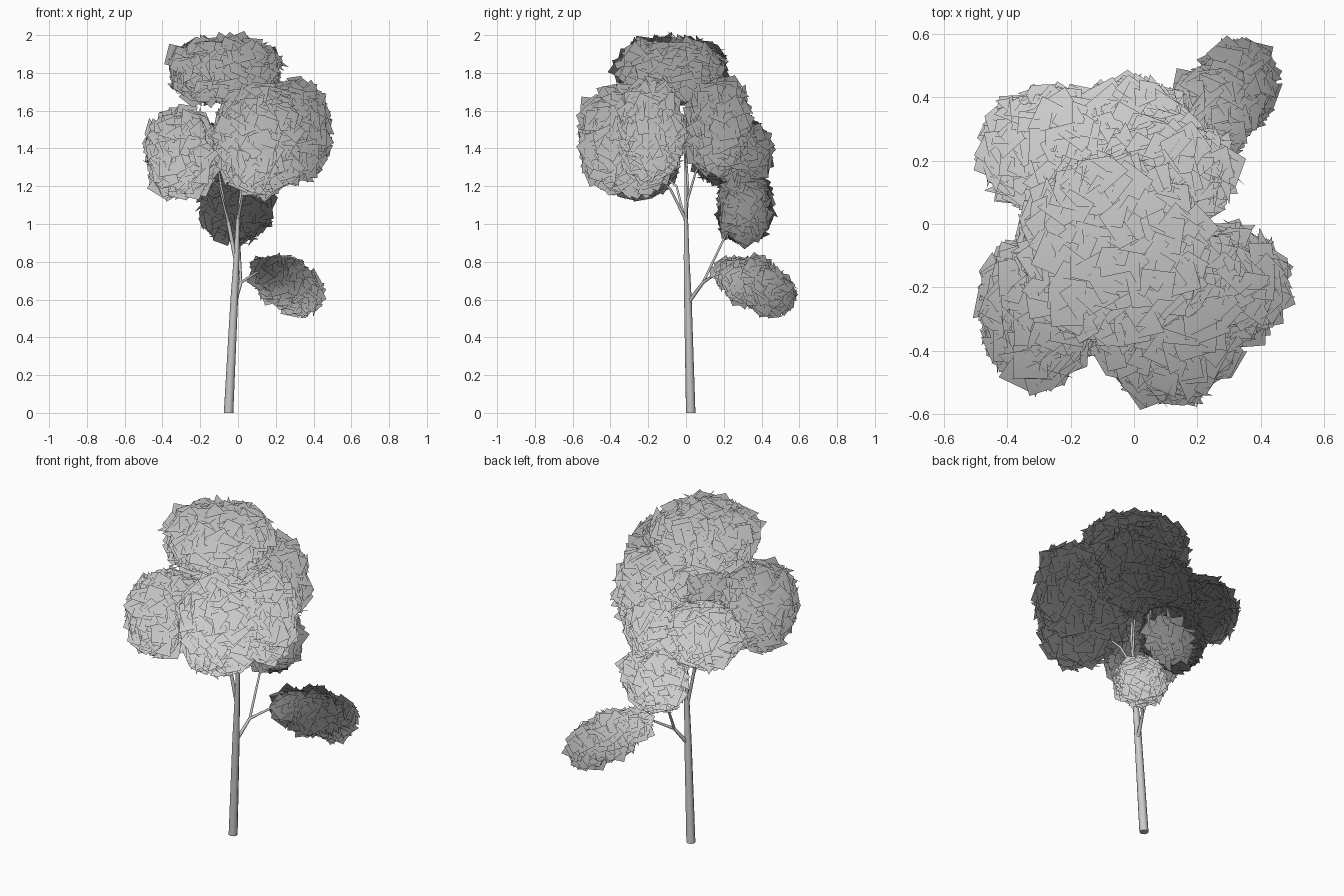
import bpy, bmesh, math, random
from mathutils import Vector, Quaternion

random.seed(7)
if "Cube" in bpy.data.objects:
    bpy.data.objects.remove(bpy.data.objects["Cube"], do_unlink=True)

GREY = (0.6, 0.6, 0.6, 1)
grey = bpy.data.materials.new("plain grey")
grey.use_nodes = True
grey.diffuse_color = GREY
grey.node_tree.nodes["Principled BSDF"].inputs["Base Color"].default_value = GREY


def finish(name, bm):
    mesh = bpy.data.meshes.new(name)
    bm.to_mesh(mesh)
    bm.free()
    mesh.materials.append(grey)
    obj = bpy.data.objects.new(name, mesh)
    bpy.context.collection.objects.link(obj)
    return obj


def limb(name, points, radii, sides=8):
    """Tapered tube through the points."""
    bm = bmesh.new()
    pts = [Vector(p) for p in points]
    rings = []
    for i, p in enumerate(pts):
        along = (pts[min(i + 1, len(pts) - 1)] - pts[max(i - 1, 0)]).normalized()
        turn = Vector((0, 0, 1)).rotation_difference(along)
        if i == 0 and p.z == 0:
            turn = Quaternion()
        ring = []
        for k in range(sides):
            a = math.tau * k / sides
            ring.append(bm.verts.new(p + turn @ Vector((math.cos(a), math.sin(a), 0)) * radii[i]))
        rings.append(ring)
    for low, high in zip(rings, rings[1:]):
        for k in range(sides):
            n = (k + 1) % sides
            bm.faces.new((low[k], low[n], high[n], high[k])).smooth = True
    bm.faces.new(rings[0][::-1])
    bm.faces.new(rings[-1])
    return finish(name, bm)


def crown_normal(p):
    """Soft foliage shading: outward and upward from the middle of the trunk."""
    return Vector((p.x, p.y, max(0.05, p.z - 0.5))).normalized()


def clump(name, centre, radii, leaf=0.11, power=2.3):
    """Rounded, ragged cloud of square leaves."""
    bm = bmesh.new()
    centre, radii = Vector(centre), Vector(radii)
    count = int(6500 * (sum(radii) / 3) ** 2) + 50
    for i in range(count):
        # Even spread of directions over a slightly boxy sphere
        z = 1 - 2 * (i + 0.5) / count
        a = i * math.pi * (3 - math.sqrt(5))
        flat = math.sqrt(1 - z * z)
        d = Vector((flat * math.cos(a), flat * math.sin(a), z))
        bulge = (flat ** power + abs(z) ** power) ** (-1 / power)
        spot = centre + d * radii * bulge * random.uniform(0.88, 1.02)
        normal = Vector([d[k] / radii[k] for k in range(3)]).normalized()
        normal += Vector([random.uniform(-0.62, 0.62) for _ in range(3)])
        turn = normal.to_track_quat("Z", "Y") @ Quaternion((0, 0, 1), random.uniform(0, math.tau))
        h = leaf * random.uniform(0.8, 1.1) / 2
        corners = [(-h, -h), (h, -h), (h, h), (-h, h)]
        face = bm.faces.new([bm.verts.new(spot + turn @ Vector((x, y, 0))) for x, y in corners])
        face.smooth = True
    mesh = finish(name, bm).data
    mesh.normals_split_custom_set([crown_normal(mesh.vertices[l.vertex_index].co) for l in mesh.loops])


# Trunk and branches
limb("trunk", [(-0.05, 0.025, 0), (-0.02, 0.01, 0.6), (-0.008, 0.003, 0.82), (0, 0, 1.03)],
     [0.025, 0.02, 0.015, 0.011])
limb("low_branch", [(-0.018, 0.01, 0.58), (0.015, 0.09, 0.69), (0.1, 0.17, 0.745), (0.2, 0.3, 0.72)],
     [0.012, 0.009, 0.006, 0.003], 6)
limb("back_branch", [(0.015, 0.09, 0.69), (0.005, 0.2, 0.92), (0, 0.28, 1.08)],
     [0.008, 0.006, 0.003], 6)
limb("left_stem", [(-0.01, 0.003, 0.8), (-0.05, 0, 1), (-0.09, 0.01, 1.2), (-0.12, 0, 1.4)],
     [0.011, 0.01, 0.007, 0.004], 6)
limb("centre_stem", [(0, 0, 1.02), (0.02, 0, 1.2), (0, -0.01, 1.42)],
     [0.01, 0.008, 0.004], 6)
limb("front_branch", [(0, 0, 1.02), (0.03, -0.08, 1.18), (0.1, -0.2, 1.32)],
     [0.009, 0.007, 0.003], 6)
limb("rear_branch", [(0.01, 0, 1.1), (0.04, 0.05, 1.27), (0.1, 0.12, 1.42)],
     [0.008, 0.006, 0.003], 6)
limb("side_branch", [(-0.05, 0, 1), (-0.1, -0.05, 1.2), (-0.22, -0.18, 1.3)],
     [0.008, 0.006, 0.003], 6)

# Crown foliage
clump("top_leaves", (-0.07, -0.08, 1.81), (0.27, 0.27, 0.155), power=3)
clump("front_leaves", (0.11, -0.3, 1.45), (0.22, 0.25, 0.27))
clump("front_side_leaves", (0.3, -0.19, 1.49), (0.17, 0.16, 0.25), power=2.1)
clump("rear_leaves", (0.11, 0.17, 1.52), (0.19, 0.15, 0.23))
clump("side_front_leaves", (-0.3, -0.27, 1.375), (0.17, 0.22, 0.22))
clump("side_rear_leaves", (-0.26, 0.23, 1.38), (0.2, 0.18, 0.16))
clump("middle_rear_leaves", (0, 0.29, 1.38), (0.15, 0.14, 0.15))

# Low foliage
clump("back_leaves", (-0.01, 0.31, 1.08), (0.18, 0.13, 0.17), 0.095, 2)
clump("low_leaves_inner", (0.17, 0.27, 0.74), (0.08, 0.1, 0.07), 0.09)
clump("low_leaves_middle", (0.25, 0.35, 0.69), (0.12, 0.13, 0.11), 0.095)
clump("low_leaves_outer", (0.33, 0.44, 0.635), (0.1, 0.12, 0.1), 0.095)
